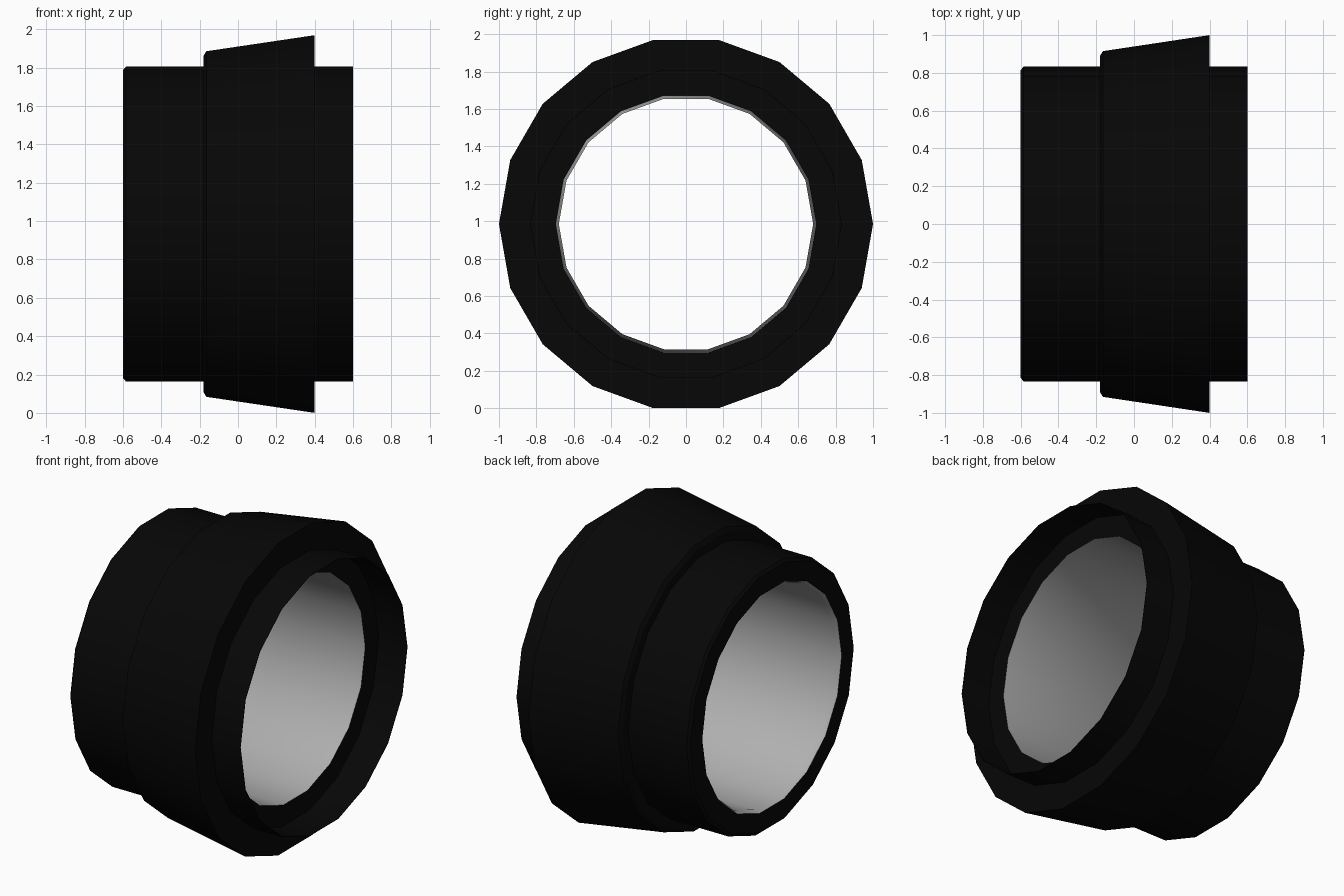
import bpy, bmesh, math

if "Cube" in bpy.data.objects:
    bpy.data.objects.remove(bpy.data.objects["Cube"])

SIDES = 18
CENTRE_Z = math.cos(math.pi / SIDES)   # flat at the bottom rests on z = 0


def material(name, rgb):
    mat = bpy.data.materials.new(name)
    mat.diffuse_color = (*rgb, 1)
    mat.use_nodes = True
    mat.node_tree.nodes["Principled BSDF"].inputs["Base Color"].default_value = mat.diffuse_color
    return mat


def lathe(name, profile, mat):
    """Spin an (x, radius) profile around the x axis."""
    bm = bmesh.new()
    rings = []
    for x, r in profile:
        rings.append([bm.verts.new((x, r * math.cos(2 * math.pi * k / SIDES),
                                    CENTRE_Z + r * math.sin(2 * math.pi * k / SIDES)))
                      for k in range(SIDES)])
    for a, b in zip(rings, rings[1:]):
        for k in range(SIDES):
            n = (k + 1) % SIDES
            bm.faces.new((a[k], a[n], b[n], b[k]))
    mesh = bpy.data.meshes.new(name)
    bm.to_mesh(mesh)
    bm.free()
    obj = bpy.data.objects.new(name, mesh)
    bpy.context.collection.objects.link(obj)
    mesh.materials.append(mat)
    bpy.ops.object.select_all(action='DESELECT')
    obj.select_set(True)
    bpy.context.view_layer.objects.active = obj
    bpy.ops.object.shade_smooth_by_angle(angle=math.radians(30))
    return obj


black = material("black", (0.002, 0.002, 0.002))
grey = material("grey", (0.43, 0.43, 0.43))

# Outer shell: left end, sleeve, flared collar, thin open skirt on the right,
# then back inside the skirt to the recessed inner face
lathe("outer_shell", [
    (-0.60, 0.695), (-0.60, 0.815), (-0.585, 0.833),
    (-0.18, 0.833), (-0.18, 0.89), (-0.165, 0.915),
    (0.40, 1.00), (0.40, 0.833), (0.60, 0.833),
    (0.60, 0.83), (0.40, 0.83), (0.40, 0.697),
], black)

# Bore: slightly tapered grey wall, chamfered at the left rim
lathe("bore_lining", [(0.40, 0.697), (-0.57, 0.68), (-0.60, 0.695)], grey)
